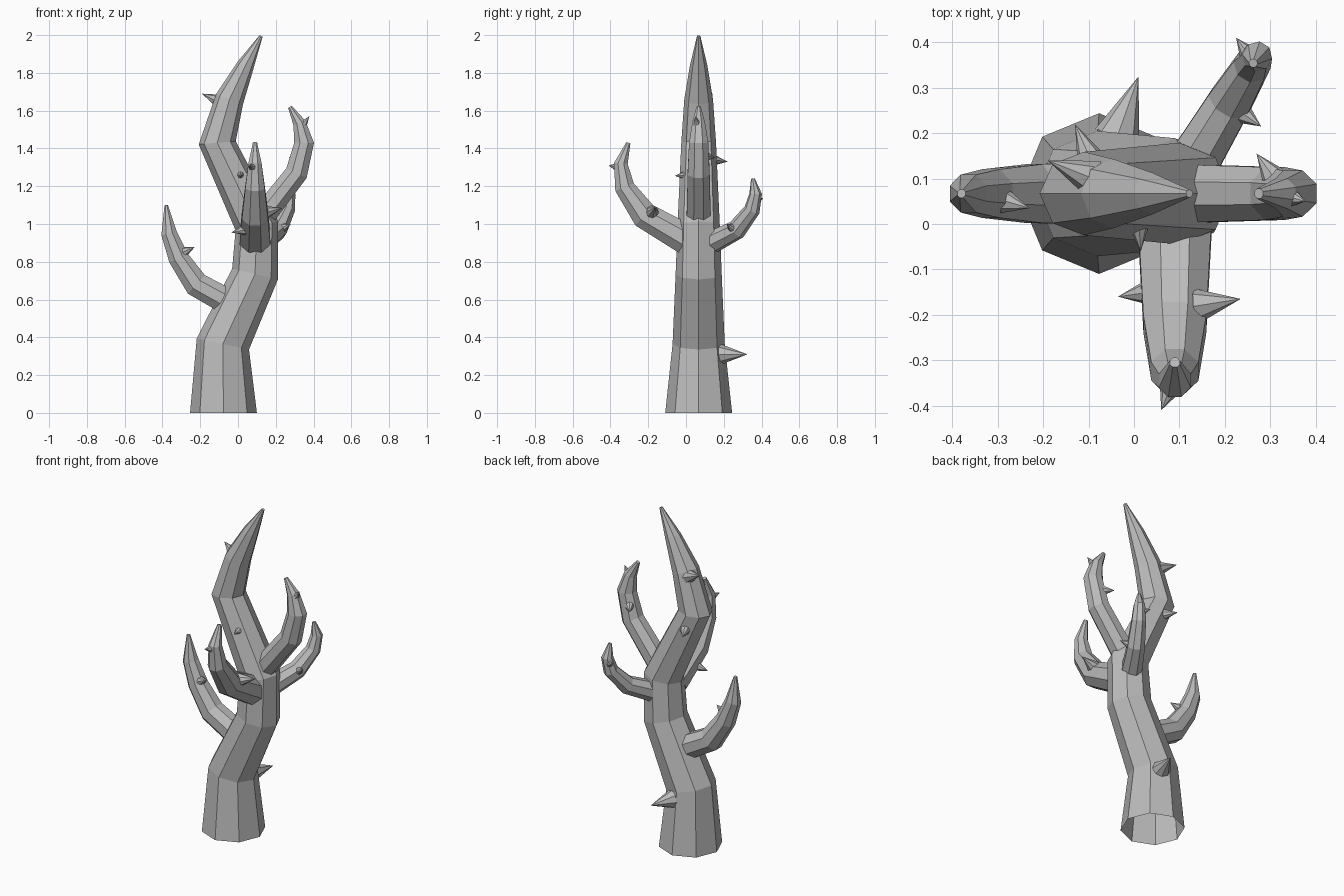
import bpy, bmesh, math
from mathutils import Vector

cube = bpy.data.objects.get("Cube")
if cube:
    bpy.data.objects.remove(cube, do_unlink=True)

bark = bpy.data.materials.new("grey bark")
bark.use_nodes = True
GREY = (0.5, 0.5, 0.5, 1)
bark.diffuse_color = GREY
bark.node_tree.nodes["Principled BSDF"].inputs["Base Color"].default_value = GREY

SIDES = 8
CORE_Y = 0.067


def finish(name, bm):
    mesh = bpy.data.meshes.new(name)
    bm.to_mesh(mesh)
    bm.free()
    mesh.materials.append(bark)
    obj = bpy.data.objects.new(name, mesh)
    bpy.context.collection.objects.link(obj)


def limb(name, origin, heading, path, turn=0.0, cap_start=True):
    """Faceted tapering tube; path holds (reach, height, radius) in a vertical plane."""
    out = Vector((math.cos(heading), math.sin(heading), 0))
    across = Vector((-out.y, out.x, 0))
    up = Vector((0, 0, 1))
    pts = [Vector((origin[0], origin[1], 0)) + out * d + up * z for d, z, r in path]
    bm = bmesh.new()
    rings = []
    for i, p in enumerate(pts):
        before = (p - pts[i - 1]).normalized() if i else None
        after = (pts[i + 1] - p).normalized() if i + 1 < len(pts) else None
        before, after = before or after, after or before
        tangent = (before + after).normalized()
        if i == 0 and not cap_start:
            tangent = up                      # foot lies flat on the ground
        normal = across.cross(tangent)
        miter = 1 / max(0.8, tangent.dot(after))
        ring = []
        for k in range(SIDES):
            a = math.tau * (k + turn) / SIDES
            ring.append(bm.verts.new(
                p + path[i][2] * (normal * math.cos(a) * miter + across * math.sin(a))))
        rings.append(ring)
    for low, high in zip(rings, rings[1:]):
        for k in range(SIDES):
            n = (k + 1) % SIDES
            bm.faces.new((low[k], low[n], high[n], high[k]))
    bm.faces.new(rings[-1])
    if cap_start:
        bm.faces.new(rings[0])
    bmesh.ops.recalc_face_normals(bm, faces=bm.faces)
    finish(name, bm)


def thorn(name, base, tip, radius):
    """Pointed cone from just under the bark to its tip."""
    base, tip = Vector(base), Vector(tip)
    axis = tip - base
    bm = bmesh.new()
    bmesh.ops.create_cone(bm, cap_ends=True, segments=SIDES, radius1=radius,
                          radius2=0, depth=axis.length)
    turn = axis.to_track_quat("Z", "Y")
    for v in bm.verts:
        v.co = turn @ v.co + (base + tip) / 2
    finish(name, bm)


# Trunk, open underneath
limb("trunk", (0, CORE_Y), 0, [
    (-0.077, 0, 0.177), (-0.08, 0.365, 0.138), (0.09, 0.735, 0.122), (0.1, 0.99, 0.112),
    (-0.11, 1.43, 0.092), (-0.045, 1.66, 0.076), (0.04, 1.84, 0.046), (0.122, 1.995, 0.009)],
    cap_start=False)

# Branches
limb("left_branch", (0.1, CORE_Y), 0, [
    (0.0, 1.0, 0.07), (0.21, 1.27, 0.063), (0.25, 1.43, 0.055),
    (0.225, 1.535, 0.036), (0.175, 1.62, 0.012)], turn=0.5)
limb("right_branch", (0, CORE_Y), math.pi, [
    (0.03, 0.575, 0.075), (0.22, 0.68, 0.07), (0.315, 0.82, 0.058),
    (0.365, 0.95, 0.045), (0.38, 1.1, 0.01)], turn=0.5)
limb("front_branch", (0.09, 0), -math.pi / 2, [
    (0.0, 0.92, 0.088), (0.22, 1.045, 0.075), (0.325, 1.195, 0.056),
    (0.345, 1.32, 0.038), (0.305, 1.43, 0.012)], turn=0.5)
limb("back_branch", (0.09, CORE_Y), math.radians(59), [
    (0.05, 0.89, 0.062), (0.235, 0.97, 0.052), (0.33, 1.075, 0.042),
    (0.352, 1.16, 0.033), (0.335, 1.24, 0.01)], turn=0.5)

# Thorns: base, tip, radius
thorns = {
    "trunk_lower": ((-0.045, 0.17, 0.31), (0.01, 0.325, 0.31), 0.06),
    "trunk_upper": ((-0.09, 0.1, 1.645), (-0.19, 0.14, 1.69), 0.042),
    "trunk_back": ((-0.09, 0.13, 1.34), (-0.13, 0.22, 1.33), 0.036),
    "trunk_front": ((0.01, 0.01, 1.26), (0.015, -0.06, 1.255), 0.028),
    "left_branch_tip": ((0.34, 0.06, 1.52), (0.378, 0.05, 1.57), 0.026),
    "left_branch_back": ((0.31, 0.1, 1.36), (0.27, 0.155, 1.35), 0.03),
    "front_branch_tip": ((0.08, -0.36, 1.3), (0.06, -0.41, 1.31), 0.025),
    "front_branch_left": ((0.14, -0.18, 1.06), (0.235, -0.165, 1.085), 0.038),
    "front_branch_right": ((0.035, -0.15, 0.97), (-0.035, -0.16, 0.955), 0.03),
    "back_branch_side": ((0.23, 0.25, 0.975), (0.28, 0.215, 1.0), 0.03),
    "back_branch_tip": ((0.255, 0.37, 1.125), (0.225, 0.41, 1.135), 0.024),
    "right_branch": ((-0.3, 0.055, 0.845), (-0.23, 0.035, 0.877), 0.035),
}
for part, (base, tip, radius) in thorns.items():
    thorn(part + "_thorn", base, tip, radius)
